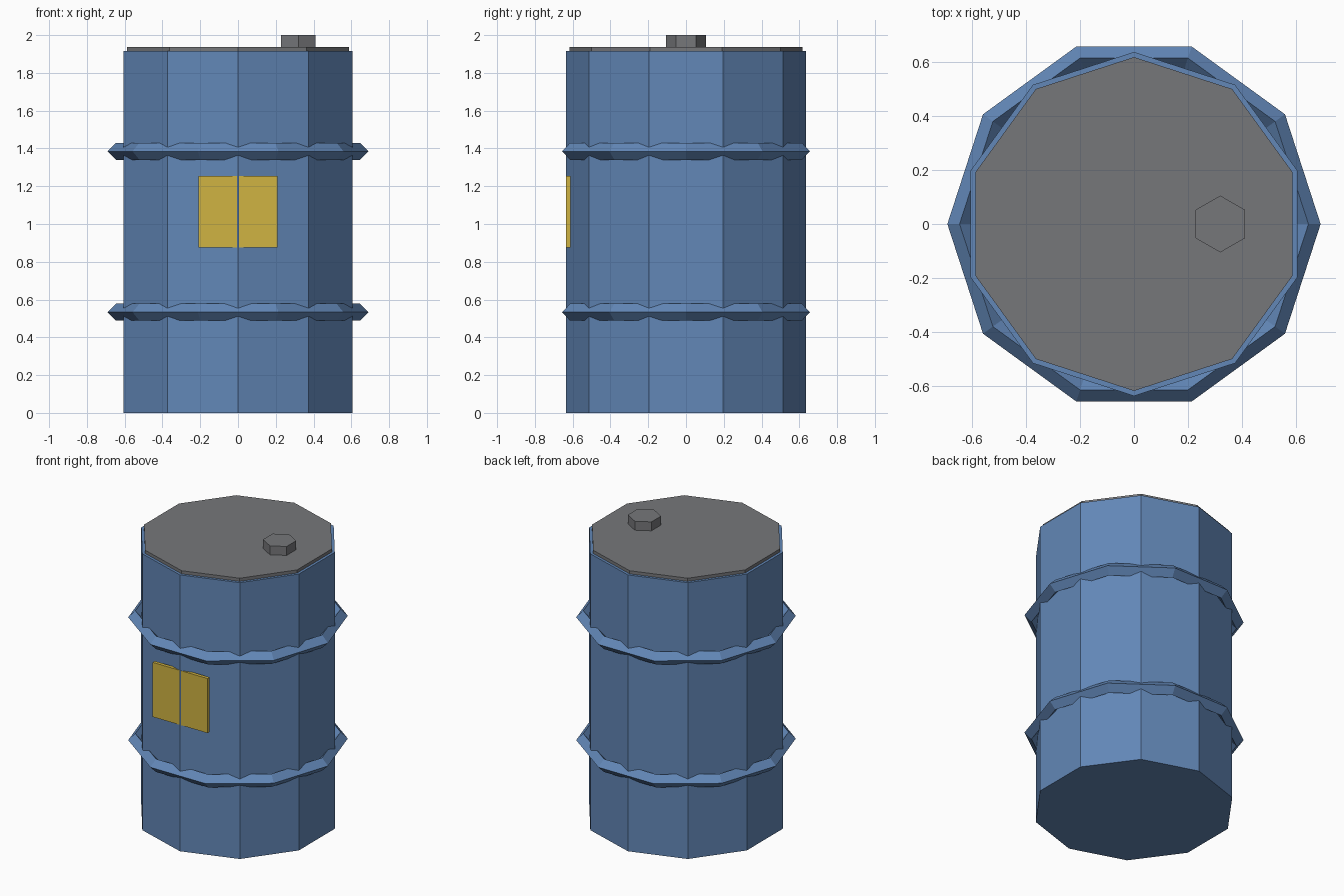
import bpy, math

if "Cube" in bpy.data.objects:
    bpy.data.objects.remove(bpy.data.objects["Cube"])


def material(name, rgb):
    m = bpy.data.materials.new(name)
    lin = [(c / 255 / 12.92) if c < 11 else ((c / 255 + 0.055) / 1.055) ** 2.4 for c in rgb]
    m.diffuse_color = (*lin, 1)
    m.use_nodes = True
    m.node_tree.nodes["Principled BSDF"].inputs["Base Color"].default_value = m.diffuse_color
    return m


blue = material("barrel blue", (98, 135, 183))
grey = material("lid grey", (118, 119, 122))
yellow = material("label yellow", (208, 179, 66))


def finish(name, mat):
    ob = bpy.context.object
    ob.name = name
    ob.data.materials.append(mat)
    return ob


def prism(name, sides, r, z0, z1, mat, x=0):
    # Blender's cylinder starts with a vertex on +y
    bpy.ops.mesh.primitive_cylinder_add(vertices=sides, radius=r, depth=z1 - z0,
                                        location=(x, 0, (z0 + z1) / 2))
    return finish(name, mat)


# Ten-sided drum, inset lid and hexagonal bung
prism("drum_body", 10, 0.636, 0, 1.916, blue)
prism("lid", 10, 0.617, 1.90, 1.938, grey)
prism("bung_cap", 6, 0.105, 1.93, 2.0, grey, x=0.319)

# Rolling hoops with diamond section, corners on the x axis
for name, z in (("lower_hoop", 0.533), ("upper_hoop", 1.385)):
    bpy.ops.mesh.primitive_torus_add(major_segments=10, minor_segments=4,
                                     major_radius=0.645, minor_radius=0.045,
                                     location=(0, 0, z))
    finish(name, blue)

# Flat front label; the drum's corner just shows through its middle
bpy.ops.mesh.primitive_cube_add(size=1, location=(0, -0.6225, 1.064))
label = finish("label_plate", yellow)
label.scale = (0.42, 0.0235, 0.378)
